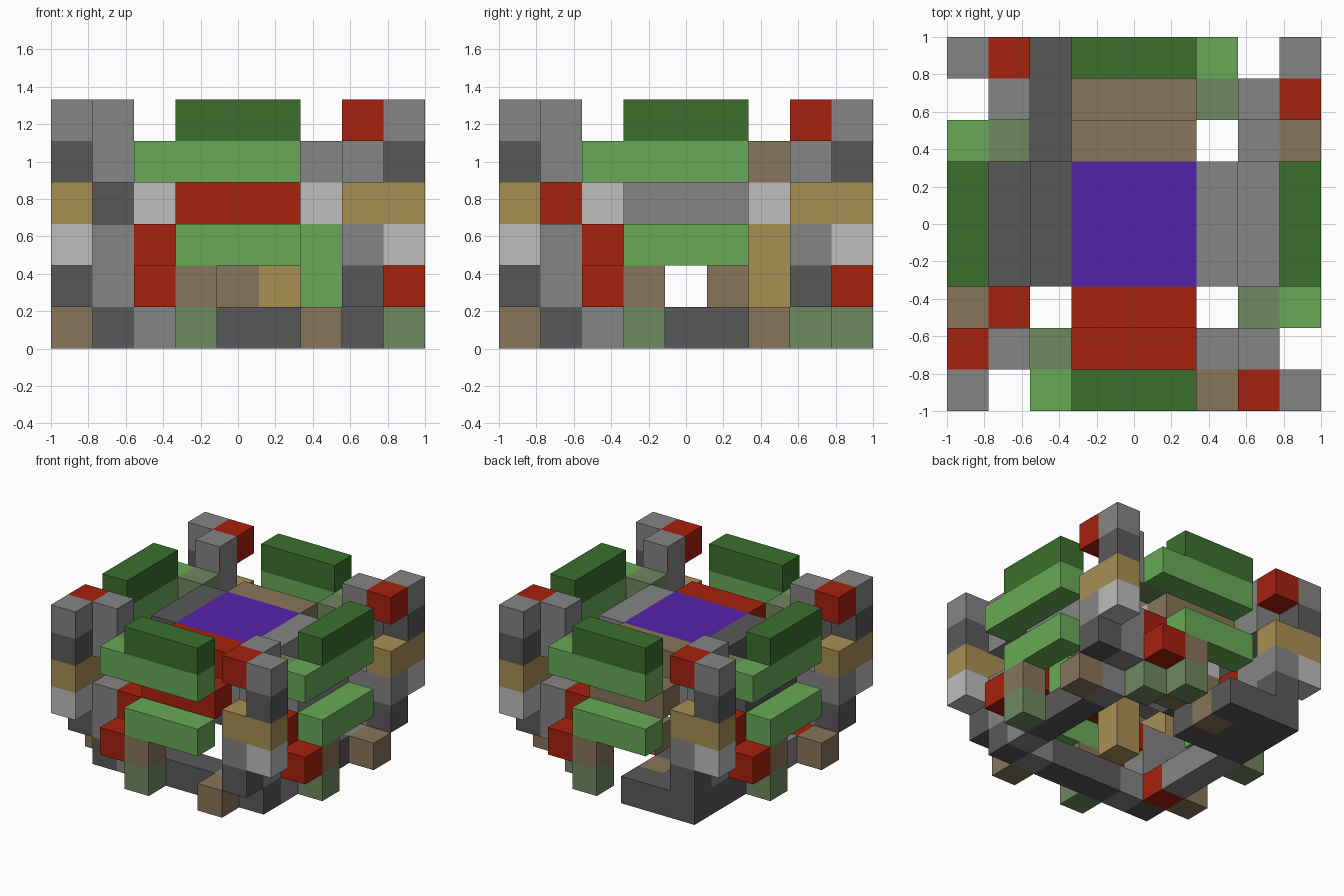
import bpy
import bmesh

cube = bpy.data.objects.get("Cube")
if cube:
    bpy.data.objects.remove(cube, do_unlink=True)

N = 9            # cells along each side
CELL = 2 / N


def linear(c):
    c /= 255
    return c / 12.92 if c <= 0.04045 else ((c + 0.055) / 1.055) ** 2.4


def material(name, *rgb):
    m = bpy.data.materials.new(name)
    colour = [linear(c) for c in rgb] + [1]
    m.use_nodes = True
    m.diffuse_color = colour
    m.node_tree.nodes["Principled BSDF"].inputs["Base Color"].default_value = colour
    return m


MATS = {
    "gray": material("stone gray", 133, 133, 133),
    "dark": material("dark gray", 89, 89, 89),
    "pale": material("pale gray", 189, 189, 189),
    "red": material("brick red", 166, 33, 14),
    "leaf": material("light green", 104, 170, 86),
    "forest": material("dark green", 59, 112, 45),
    "moss": material("moss green", 111, 136, 96),
    "brown": material("earth brown", 135, 117, 90),
    "tan": material("tan", 168, 143, 84),
    "purple": material("purple", 84, 34, 170),
}


def block(name, colour, x, y, z):
    """Box over inclusive cell ranges; a single number means one cell."""
    spans = [(r, r) if isinstance(r, int) else r for r in (x, y, z)]
    size = [(b - a + 1) * CELL for a, b in spans]
    mid = [(a + b + 1) / 2 * CELL for a, b in spans]
    bm = bmesh.new()
    bmesh.ops.create_cube(bm, size=1)
    bmesh.ops.scale(bm, vec=size, verts=bm.verts)
    mesh = bpy.data.meshes.new(name)
    bm.to_mesh(mesh)
    bm.free()
    mesh.materials.append(MATS[colour])
    obj = bpy.data.objects.new(name, mesh)
    obj.location = (mid[0] - 1, mid[1] - 1, mid[2])
    bpy.context.collection.objects.link(obj)


SIDES = ("front", "right", "back", "left")


def around(name, colours, x, y, z):
    """Repeat a front-side block on all four sides by quarter turns."""
    if isinstance(colours, str):
        colours = [colours] * 4
    x = (x, x) if isinstance(x, int) else x
    y = (y, y) if isinstance(y, int) else y
    for side, colour in zip(SIDES, colours):
        if colour:
            block(f"{side}_{name}", colour, x, y, z)
        x, y = (N - 1 - y[1], N - 1 - y[0]), x


# Corner towers
around("tower_cap", "gray", 8, 0, 5)
around("tower_band", "dark", 8, 0, 4)
around("tower_ledge", "tan", (7, 8), 0, 3)
around("tower_foot", "pale", 8, 0, 2)
around("tower_side_cap", "red", 7, 0, 5)
around("tower_side_foot", "gray", 7, 0, 2)
around("tower_side_base", "dark", 7, 0, 1)
around("inner_tower_top", "gray", 7, 1, (4, 5))
around("inner_tower_base", "gray", 7, 1, (1, 2))

# Hedges floating along each side
around("upper_hedge", "forest", (3, 5), 0, 5)
around("middle_hedge", "leaf", (2, 5), 0, 4)
around("lower_hedge", "leaf", (3, 5), 0, 2)
around("hedge_link", "moss", 2, 1, 4)

# Steps and stems under the hedges
around("low_step", "red", 2, 0, 1)
around("high_step", "red", 2, 1, 2)
around("stem", "brown", 3, 0, 1)
around("stem_base", "moss", 3, 0, 0)

# Stepped central platform
PLATFORM = ("red", "gray", "brown", "dark")
around("platform_inner", PLATFORM, (3, 5), 2, 4)
around("platform_outer", PLATFORM, (3, 5), 1, 3)
around("platform_support", "pale", (3, 5), 2, 3)
block("platform_core", "pale", (3, 5), (3, 5), 3)
block("platform_centre", "purple", (3, 5), (3, 5), 4)
around("pillar", ("tan", "leaf", "tan", "brown"), 3, 2, (1, 2))
block("pillar_brace", "brown", 4, 6, 1)

# Ground ring
around("ground_corner", ("dark", None, None, "dark"), 7, 1, 0)
around("ground_path", ("dark", "dark", None, "gray"), (3, 5), 1, 0)
around("ground_link", ("gray", "gray", None, "red"), 6, 1, 0)
around("ground_joint", ("gray", "gray", "moss", None), 2, 1, 0)
around("ground_stub", ("brown", "brown", None, "brown"), 6, 0, 0)

# Solid floor at the back left corner
block("floor_main", "dark", (1, 2), (6, 8), 0)
block("floor_inner_edge", "dark", 3, 6, 0)
block("floor_patch", "brown", 3, 7, 0)
block("floor_outer_edge", "dark", 3, 8, 0)
